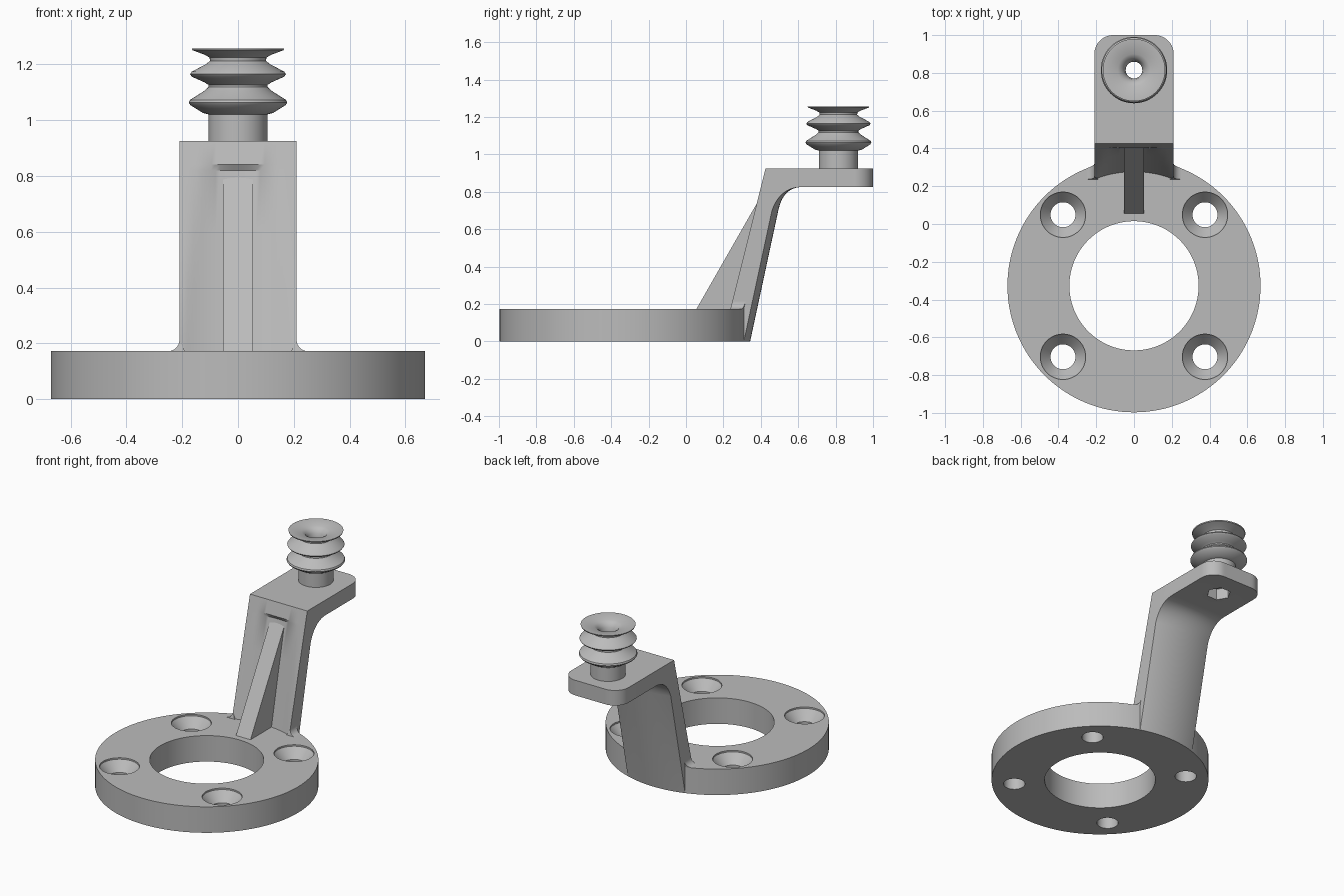
import bpy
import bmesh
from math import pi, sin, cos, sqrt

cube = bpy.data.objects.get("Cube")
if cube:
    bpy.data.objects.remove(cube, do_unlink=True)

grey = bpy.data.materials.new("light_grey")
grey.use_nodes = True
grey.diffuse_color = (0.5, 0.5, 0.5, 1)
grey.node_tree.nodes["Principled BSDF"].inputs["Base Color"].default_value = (0.5, 0.5, 0.5, 1)

CY, R = -0.327, 0.67      # flange centre and radius
H, HALF = 0.172, 0.21     # flange height, half width of arm
LEAN = 0.215              # backward lean of the arm


def loft(name, loops, wrap=False):
    """Bridge equal-length closed loops; cap the ends unless they wrap round."""
    bm = bmesh.new()
    rings = [[bm.verts.new(p) for p in loop] for loop in loops]
    n = len(rings[0])
    pairs = list(zip(rings, rings[1:]))
    if wrap:
        pairs.append((rings[-1], rings[0]))
    else:
        bm.faces.new(rings[0])
        bm.faces.new(rings[-1])
    for a, b in pairs:
        for i in range(n):
            j = (i + 1) % n
            bm.faces.new((a[i], a[j], b[j], b[i]))
    bmesh.ops.recalc_face_normals(bm, faces=bm.faces)
    me = bpy.data.meshes.new(name)
    bm.to_mesh(me)
    bm.free()
    me.materials.append(grey)
    ob = bpy.data.objects.new(name, me)
    bpy.context.collection.objects.link(ob)
    return ob


def lathe(name, profile, x, y, steps, wrap=False):
    """Turn an (r, z) profile round a vertical axis."""
    angles = [2 * pi * i / steps for i in range(steps)]
    return loft(name, [[(x + r * cos(a), y + r * sin(a), z) for a in angles]
                       for r, z in profile], wrap)


def cut(ob, cutter):
    """Subtract the cutter, then discard it."""
    cutter.hide_render = True
    mod = ob.modifiers.new("cut", 'BOOLEAN')
    mod.operation, mod.solver, mod.object = 'DIFFERENCE', 'EXACT', cutter
    bpy.context.view_layer.objects.active = ob
    bpy.ops.object.modifier_apply(modifier=mod.name)
    bpy.data.objects.remove(cutter, do_unlink=True)


def smooth(ob):
    bpy.ops.object.select_all(action='DESELECT')
    ob.select_set(True)
    bpy.context.view_layer.objects.active = ob
    bpy.ops.object.shade_smooth_by_angle(angle=0.5)


# Flange ring with four countersunk screw holes
flange = lathe("flange", [(0.342, 0), (R, 0), (R, H), (0.342, H)], 0, CY, 128, True)
for sx in (-1, 1):
    for sy in (-1, 1):
        cut(flange, lathe("screw_cutter", [(0.066, -0.1), (0.066, 0.1), (0.12, H - 0.01), (0.12, 0.3)],
                          sx * 0.376, CY + sy * 0.376, 48))
smooth(flange)


# Leaning curved arm with the top plate, lofted across its width
def plane_y(z):
    return 0.425 - (0.925 - z) * 0.25


def arm_section(x):
    front = [(max(plane_y(z), CY + sqrt(0.567 ** 2 - x * x) + LEAN * z), z)
             for z in (0, H, 0.4, 0.6, 0.82)]
    front += [(plane_y(z), z) for z in (0.84, 0.925)]
    corner = 0.1
    over = max(0, abs(x) - (HALF - corner))
    end = 1 - corner + sqrt(max(0, corner ** 2 - over ** 2))
    plate = [(end, 0.925), (end, 0.825)]
    # fillet under the plate, blending flat into the curved back
    sag = R - sqrt(R * R - x * x)
    y0 = CY + R
    a, k, b = (0.62, 0.825), (y0 + LEAN * 0.825, 0.825), (y0 + LEAN * 0.7, 0.7)
    back = []
    for i in range(11):
        t = i / 10
        y, z = ((1 - t) ** 2 * p + 2 * t * (1 - t) * q + t * t * r for p, q, r in zip(a, k, b))
        back.append((y - sag * t, z))
    back.append((y0 - sag, 0))
    return [(x, y, z) for y, z in front + plate + back]


COLS = 40
arm = loft("arm", [arm_section(HALF * sin(pi * (i / COLS - 0.5))) for i in range(COLS + 1)])
cut(arm, lathe("hex_cutter", [(0.075, 0.7), (0.075, 0.9)], 0, 0.815, 6))
cut(arm, lathe("bore_cutter", [(0.044, 0.85), (0.044, 1)], 0, 0.815, 40))
smooth(arm)

# Stiffening rib in front of the arm
rib_side = [(0.055, 0.15), (0.055, H), (0.42, 0.81), (0.47, 0.81), (0.32, 0.15)]
loft("rib", [[(x, y, z) for y, z in rib_side] for x in (-0.053, 0.053)])

# Small fillets where the arm sides meet the flange
for sx, name in ((-1, "right_fillet"), (1, "left_fillet")):
    r = 0.04
    edge = [(HALF + r * (1 - sin(a)), H + r * (1 - cos(a)))
            for a in (pi / 2 * i / 8 for i in range(9))]
    edge.append((HALF - 0.02, H - 0.001))
    near = [(sx * x, plane_y(z), z) for x, z in edge]
    far = [(sx * x, CY + sqrt(R * R - x * x) + LEAN * max(0, z - H), z) for x, z in edge]
    smooth(loft(name, [near, far]))

# Bellows suction cup with a central bore
cup = [(0.105, 0.92), (0.105, 1.02), (0.125, 1.025), (0.17, 1.053), (0.176, 1.062),
       (0.172, 1.072), (0.12, 1.105), (0.106, 1.118), (0.106, 1.126), (0.12, 1.135),
       (0.165, 1.155), (0.172, 1.164), (0.166, 1.173), (0.115, 1.2), (0.1, 1.212),
       (0.102, 1.224), (0.12, 1.234), (0.163, 1.25), (0.165, 1.257), (0.155, 1.257),
       (0.085, 1.245), (0.065, 1.234), (0.05, 1.212), (0.044, 1.18), (0.044, 0.92)]
smooth(lathe("suction_cup", cup, 0, 0.815, 64, True))
